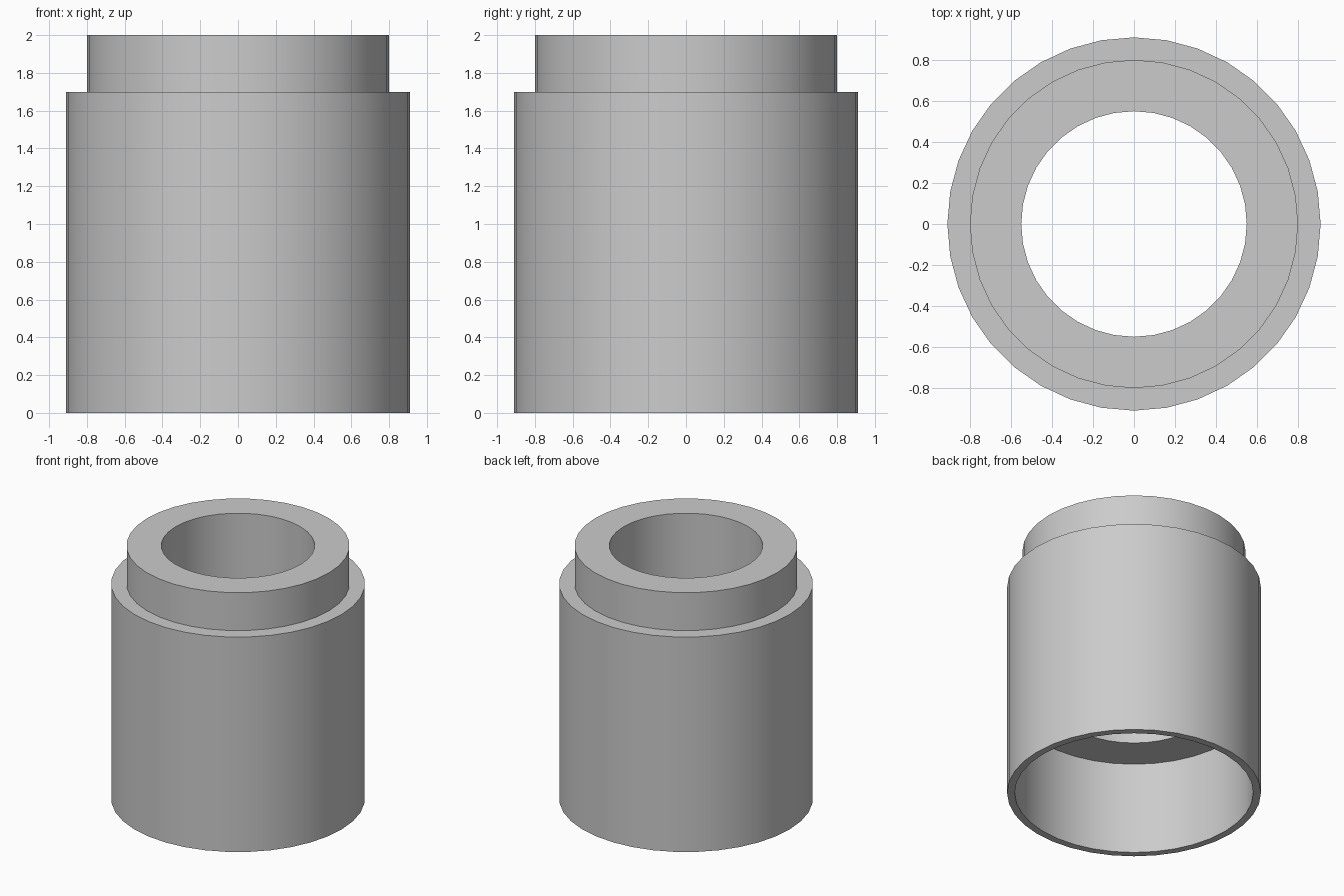
import bpy
import bmesh
import math

cube = bpy.data.objects.get("Cube")
if cube:
    bpy.data.objects.remove(cube, do_unlink=True)

# Plain grey finish
grey = bpy.data.materials.new("plain_grey")
grey.use_nodes = True
colour = (0.6, 0.6, 0.6, 1)
grey.diffuse_color = colour
grey.node_tree.nodes["Principled BSDF"].inputs["Base Color"].default_value = colour

SIDES = 36


def lathe(name, profile):
    """Revolve a closed (radius, height) profile around z."""
    bm = bmesh.new()
    rings = []
    for i in range(SIDES):
        a = math.tau * i / SIDES
        rings.append([bm.verts.new((r * math.cos(a), r * math.sin(a), z))
                      for r, z in profile])
    n = len(profile)
    for i in range(SIDES):
        here, there = rings[i], rings[(i + 1) % SIDES]
        for j in range(n):
            k = (j + 1) % n
            bm.faces.new((here[j], there[j], there[k], here[k]))
    bmesh.ops.recalc_face_normals(bm, faces=bm.faces)
    mesh = bpy.data.meshes.new(name)
    bm.to_mesh(mesh)
    bm.free()
    mesh.materials.append(grey)
    obj = bpy.data.objects.new(name, mesh)
    bpy.context.collection.objects.link(obj)
    bpy.ops.object.select_all(action="DESELECT")
    obj.select_set(True)
    bpy.context.view_layer.objects.active = obj
    bpy.ops.object.shade_smooth_by_angle(angle=math.radians(30))
    return obj


# Sleeve with a raised collar, a through hole and a wider bore below
lathe("stepped_sleeve", [
    (0.91, 0.0), (0.91, 1.7),    # outer wall
    (0.80, 1.7), (0.80, 2.0),    # collar
    (0.55, 2.0), (0.55, 0.73),   # through hole
    (0.855, 0.73), (0.855, 0.0),  # lower bore
])
